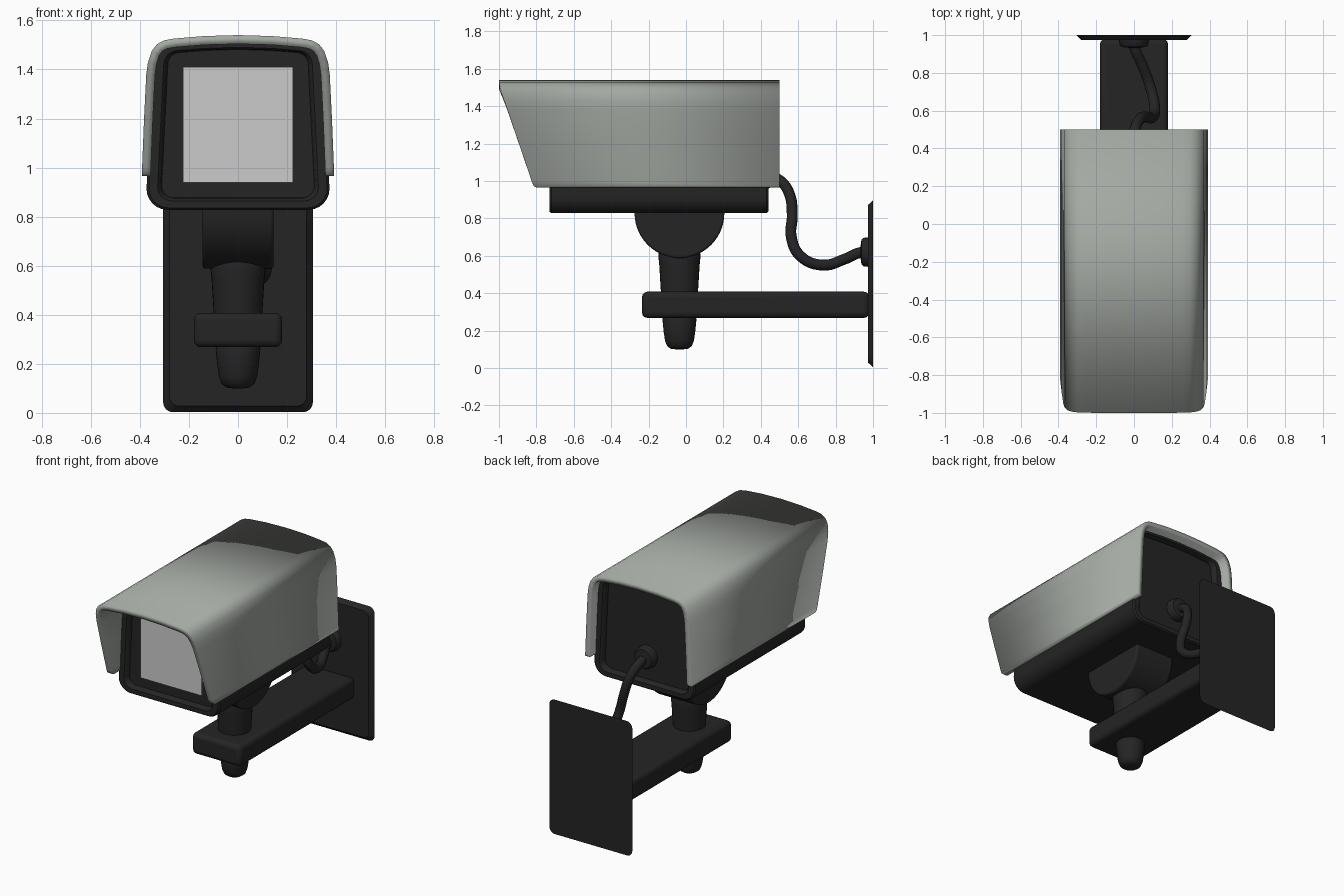
import bpy, bmesh, math
from mathutils import Vector, Matrix

if "Cube" in bpy.data.objects:
    bpy.data.objects.remove(bpy.data.objects["Cube"])


def material(name, rgb):
    m = bpy.data.materials.new(name)
    m.diffuse_color = (*rgb, 1)
    m.use_nodes = True
    m.node_tree.nodes["Principled BSDF"].inputs["Base Color"].default_value = m.diffuse_color
    return m


DARK = material("charcoal", (0.018, 0.018, 0.018))
GREY = material("warm_grey", (0.37, 0.395, 0.365))
GLASS = material("pale_window", (0.60, 0.60, 0.60))


def finish(name, bm, mat, bevel=0, recalc=True, solidify=0):
    if recalc:
        bmesh.ops.recalc_face_normals(bm, faces=bm.faces)
    me = bpy.data.meshes.new(name)
    bm.to_mesh(me)
    bm.free()
    ob = bpy.data.objects.new(name, me)
    bpy.context.collection.objects.link(ob)
    me.materials.append(mat)
    if solidify:
        s = ob.modifiers.new("thickness", 'SOLIDIFY')
        s.thickness, s.offset = solidify, -1
    if bevel:
        b = ob.modifiers.new("soft_edges", 'BEVEL')
        b.width, b.segments, b.limit_method = bevel, 3, 'ANGLE'
        b.angle_limit = math.radians(40)
    bpy.ops.object.select_all(action='DESELECT')
    bpy.context.view_layer.objects.active = ob
    ob.select_set(True)
    bpy.ops.object.shade_smooth_by_angle(angle=math.radians(35))
    return ob


def loft(rings, caps=True):
    """Skin a list of closed rings of points."""
    bm = bmesh.new()
    vs = [[bm.verts.new(p) for p in r] for r in rings]
    n = len(vs[0])
    for a, b in zip(vs, vs[1:]):
        for i in range(n):
            j = (i + 1) % n
            bm.faces.new((a[i], a[j], b[j], b[i]))
    if caps:
        bm.faces.new(vs[0][::-1])
        bm.faces.new(vs[-1])
    return bm


def lathe(profile, origin, axis='Z', n=32):
    """Revolve (radius, height) pairs around Z or Y."""
    rings = []
    for r, h in profile:
        ring = []
        for k in range(n):
            a = 2 * math.pi * k / n
            p = (r * math.cos(a), r * math.sin(a), h)
            if axis == 'Y':
                p = (p[0], p[2], p[1])
            ring.append(Vector(origin) + Vector(p))
        rings.append(ring)
    return loft(rings)


def box(x, y, z):
    bm = bmesh.new()
    bmesh.ops.create_cube(bm, size=1)
    for v in bm.verts:
        v.co = [c[0] if k < 0 else c[1] for k, c in zip(v.co, (x, y, z))]
    return bm


def rounded_rect(hw_bottom, hw_top, z0, z1, r, arch=0.0, n=6):
    """Rounded, tapered section in x-z with an optional arched top."""
    pts = []
    corners = ((hw_bottom, z0, -90), (hw_top, z1, 0), (-hw_top, z1, 90), (-hw_bottom, z0, 180))
    for x, z, start in corners:
        cx = x - math.copysign(r, x)
        cz = z + r if z == z0 else z - r
        for k in range(n + 1):
            a = math.radians(start + 90 * k / n)
            pts.append([cx + r * math.cos(a), cz + r * math.sin(a)])
    out = []
    top = [i for i, p in enumerate(pts) if n + 1 <= i < 3 * (n + 1)]
    for i, p in enumerate(pts):
        if i == 2 * (n + 1) and arch:        # arch points across the top
            for f in (0.66, 0.33, 0, -0.33, -0.66):
                x = f * (hw_top - r)
                out.append((x, z1 + arch * (1 - f * f)))
        out.append(tuple(p))
    return out


# Camera housing with raised rims round the recessed front and back
rings = []
for y, d in ((-0.695, 0.062), (-0.718, 0.057), (-0.73, 0.045), (-0.73, 0.01), (-0.72, 0),
             (0.43, 0), (0.44, 0.01), (0.44, 0.045), (0.428, 0.057), (0.405, 0.062)):
    sec = rounded_rect(0.373 - d, 0.348 - d, 0.828 + d * 0.8, 1.50 - d * 0.5, 0.085 - d * 0.6, 0.012)
    rings.append([(x, y, z) for x, z in sec])
finish("camera_housing", loft(rings), DARK)

# Front window plate
finish("window", box((-0.225, 0.225), (-0.703, -0.694), (0.94, 1.41)), GLASS)

# Sun hood: bent sheet with a raked front edge
half = [(0.392, 0.965), (0.392, 0.975), (0.391, 1.0), (0.383, 1.2), (0.374, 1.38), (0.367, 1.43),
        (0.352, 1.475), (0.330, 1.503), (0.300, 1.519), (0.26, 1.526), (0.14, 1.536)]
outline = [(-x, z) for x, z in half] + [(0, 1.54)] + half[::-1]


def front_edge(z):
    if z < 0.97:
        return -0.80
    if z < 0.98:
        return -0.815
    if z > 1.47:
        return -0.985 - 0.015 * min(1, (z - 1.47) / 0.06)
    return -0.825 - 0.16 * (z - 1.0) / 0.47


bm = bmesh.new()
front = [bm.verts.new((x, front_edge(z), z)) for x, z in outline]
back = [bm.verts.new((x, 0.5, z)) for x, z in outline]
for i in range(len(outline) - 1):
    bm.faces.new((front[i], front[i + 1], back[i + 1], back[i]))
finish("sun_hood", bm, GREY, recalc=False, solidify=0.036)

# Half-round tilt block under the housing
PY = -0.035
arc = [(PY + 0.24 * math.cos(a), 0.828 + 0.24 * math.sin(a))
       for a in (math.pi + math.pi * k / 28 for k in range(29))]
arc = [(PY - 0.24, 0.85)] + arc + [(PY + 0.24, 0.85)]
finish("tilt_block", loft([[(x, y, z) for y, z in arc] for x in (-0.145, 0.145)]), DARK, 0.012)

# Neck and the knob below the arm
finish("neck", lathe([(0.098, 0.39), (0.100, 0.42), (0.108, 0.55), (0.113, 0.60), (0.105, 0.65)],
                     (0, PY, 0)), DARK)
finish("lower_knob", lathe([(0.085, 0.28), (0.091, 0.262), (0.084, 0.19), (0.077, 0.145),
                            (0.066, 0.117), (0.046, 0.103), (0.02, 0.10)], (0, PY, 0)), DARK)

# Support arm
finish("support_arm", box((-0.18, 0.18), (-0.235, 0.98), (0.268, 0.408)), DARK, 0.028)

# Wall plate with chamfered front edge
rings = [[(x, y, z) for x, z in rounded_rect(0.305 - d, 0.305 - d, 0.003 + d, 0.897 - d, 0.04)]
         for y, d in ((0.973, 0.025), (0.98, 0.02), (1.0, 0))]
finish("wall_plate", loft(rings), DARK)

# Cable glands on the housing and on the plate
finish("housing_gland", lathe([(0.075, 0.40), (0.072, 0.44), (0.062, 0.455), (0.03, 0.46)],
                              (0, 0, 1.03), 'Y', 24), DARK)
finish("plate_gland", lathe([(0.08, 0.98), (0.076, 0.95), (0.066, 0.938), (0.03, 0.933)],
                            (0, 0, 0.62), 'Y', 24), DARK)

# Hanging cable
path = [(0, 0.43, 1.03), (0.005, 0.50, 1.005), (0.03, 0.553, 0.93), (0.06, 0.568, 0.82),
        (0.095, 0.563, 0.70), (0.11, 0.61, 0.60), (0.085, 0.73, 0.55), (0.04, 0.85, 0.583),
        (0.005, 0.93, 0.617), (0, 0.975, 0.62)]
cu = bpy.data.curves.new("cable", 'CURVE')
cu.dimensions = '3D'
cu.bevel_depth, cu.bevel_resolution, cu.resolution_u = 0.029, 3, 6
sp = cu.splines.new('BEZIER')
sp.bezier_points.add(len(path) - 1)
for bp, p in zip(sp.bezier_points, path):
    bp.co = p
    bp.handle_left_type = bp.handle_right_type = 'AUTO'
cu.materials.append(DARK)
cable = bpy.data.objects.new("cable", cu)
bpy.context.collection.objects.link(cable)
bpy.ops.object.select_all(action='DESELECT')
bpy.context.view_layer.objects.active = cable
cable.select_set(True)
bpy.ops.object.convert(target='MESH')
bpy.ops.object.shade_smooth_by_angle(angle=math.radians(40))
